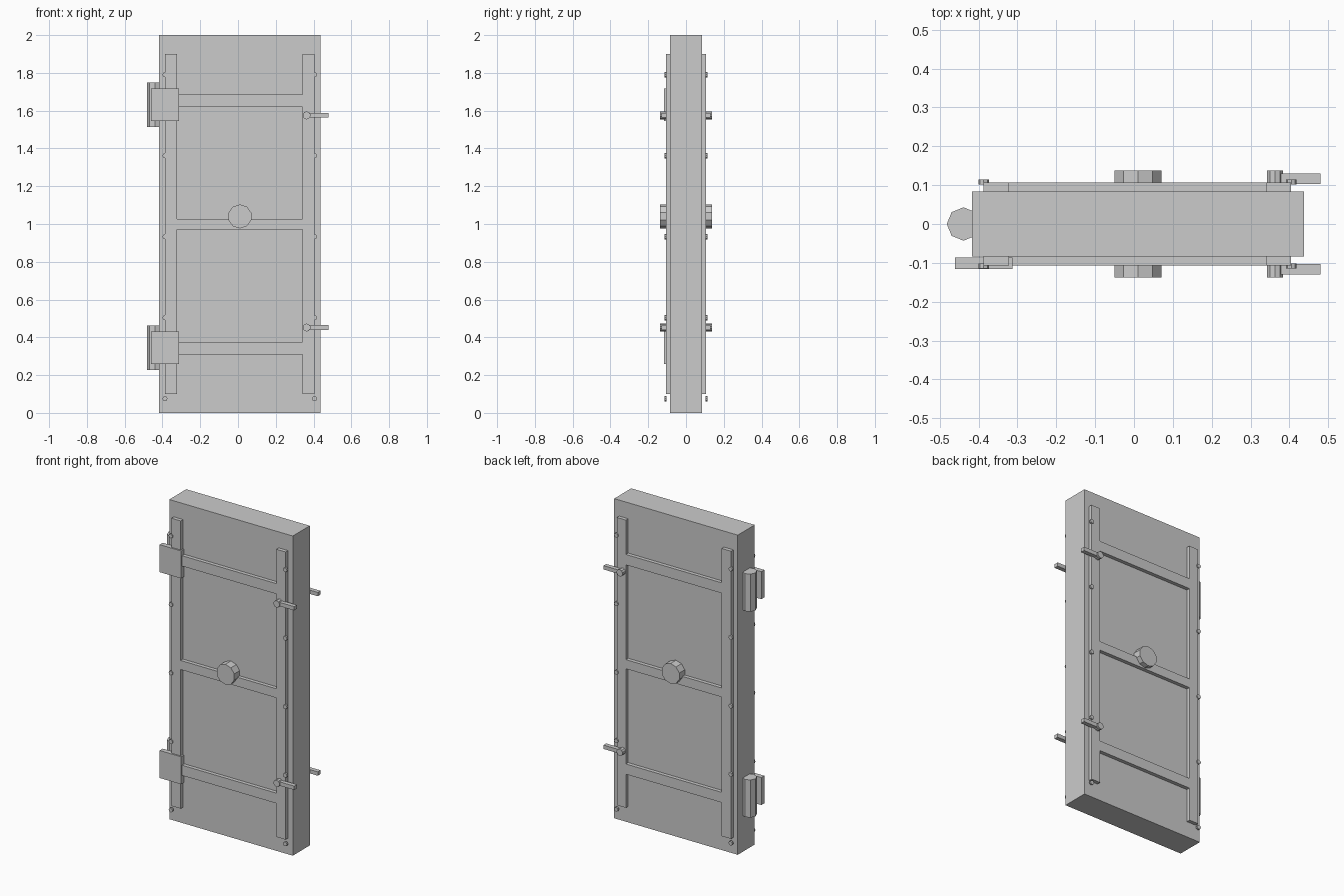
import bpy, bmesh, math
from mathutils import Matrix, Vector

if "Cube" in bpy.data.objects:
    bpy.data.objects.remove(bpy.data.objects["Cube"])


def finish(name, bm):
    bmesh.ops.recalc_face_normals(bm, faces=bm.faces)
    mesh = bpy.data.meshes.new(name)
    bm.to_mesh(mesh)
    bm.free()
    obj = bpy.data.objects.new(name, mesh)
    bpy.context.collection.objects.link(obj)
    return obj


def box(name, lo, hi):
    lo, hi = Vector(lo), Vector(hi)
    bm = bmesh.new()
    bmesh.ops.create_cube(bm, size=1, matrix=Matrix.Translation((lo + hi) / 2)
                          @ Matrix.Diagonal((*(hi - lo), 1)))
    return finish(name, bm)


def prism(name, centre, radius, depth, sides, along_y=True):
    rot = Matrix.Rotation(math.pi / 2, 4, 'X') if along_y else Matrix()
    bm = bmesh.new()
    bmesh.ops.create_cone(bm, cap_ends=True, segments=sides, radius1=radius,
                          radius2=radius, depth=depth,
                          matrix=Matrix.Translation(centre) @ rot)
    return finish(name, bm)


def disc(name, x, z, radius, side, y0, y1, sides=10):
    return prism(name, (x, side * (y0 + y1) / 2, z), radius, y1 - y0, sides)


def frame(name, side):
    # ladder outline: two stiles joined by three rails, as one welded solid
    xs = [-0.387, -0.322, 0.341, 0.404]
    zs = [0.10, 0.31, 0.374, 0.97, 1.027, 1.62, 1.685, 1.90]
    bm = bmesh.new()
    for i in range(3):
        for j in range(7):
            if i != 1 or j % 2:
                bm.faces.new([bm.verts.new((xs[i + a], side * 0.084, zs[j + b]))
                              for a, b in ((0, 0), (1, 0), (1, 1), (0, 1))])
    bmesh.ops.remove_doubles(bm, verts=bm.verts, dist=1e-5)
    ext = bmesh.ops.extrude_face_region(bm, geom=bm.faces[:], use_keep_orig=True)
    new = [g for g in ext["geom"] if isinstance(g, bmesh.types.BMVert)]
    bmesh.ops.translate(bm, verts=new, vec=(0, side * 0.023, 0))
    return finish(name, bm)


# Door slab
box("door_slab", (-0.417, -0.084, 0), (0.438, 0.084, 2))

# Fittings on both faces
for side, tag in ((-1, "front"), (1, "back")):
    frame(f"{tag}_frame", side)
    disc(f"{tag}_hub", 0.01, 1.04, 0.0635, side, 0.084, 0.138)
    for i, z in enumerate((0.452, 1.575)):
        disc(f"{tag}_latch_pivot_{i}", 0.363, z, 0.021, side, 0.084, 0.138)
        y0, y1 = sorted((side * 0.103, side * 0.130))
        box(f"{tag}_latch_lever_{i}", (0.363, y0, z - 0.012), (0.48, y1, z + 0.012))
    for x, edge in ((-0.387, "left"), (0.405, "right")):
        for i in range(5):
            disc(f"{tag}_{edge}_rivet_{i}", x, 0.075 + 0.4288 * i, 0.0135,
                 side, 0.102, 0.114, 8)

# Hinges: octagonal knuckle and front plate
for tag, z in (("lower", 0.344), ("upper", 1.632)):
    prism(f"{tag}_hinge_knuckle", (-0.439, 0, z), 0.043, 0.235, 8, along_y=False)
    box(f"{tag}_hinge_plate", (-0.461, -0.116, z - 0.086), (-0.313, -0.086, z + 0.086))
